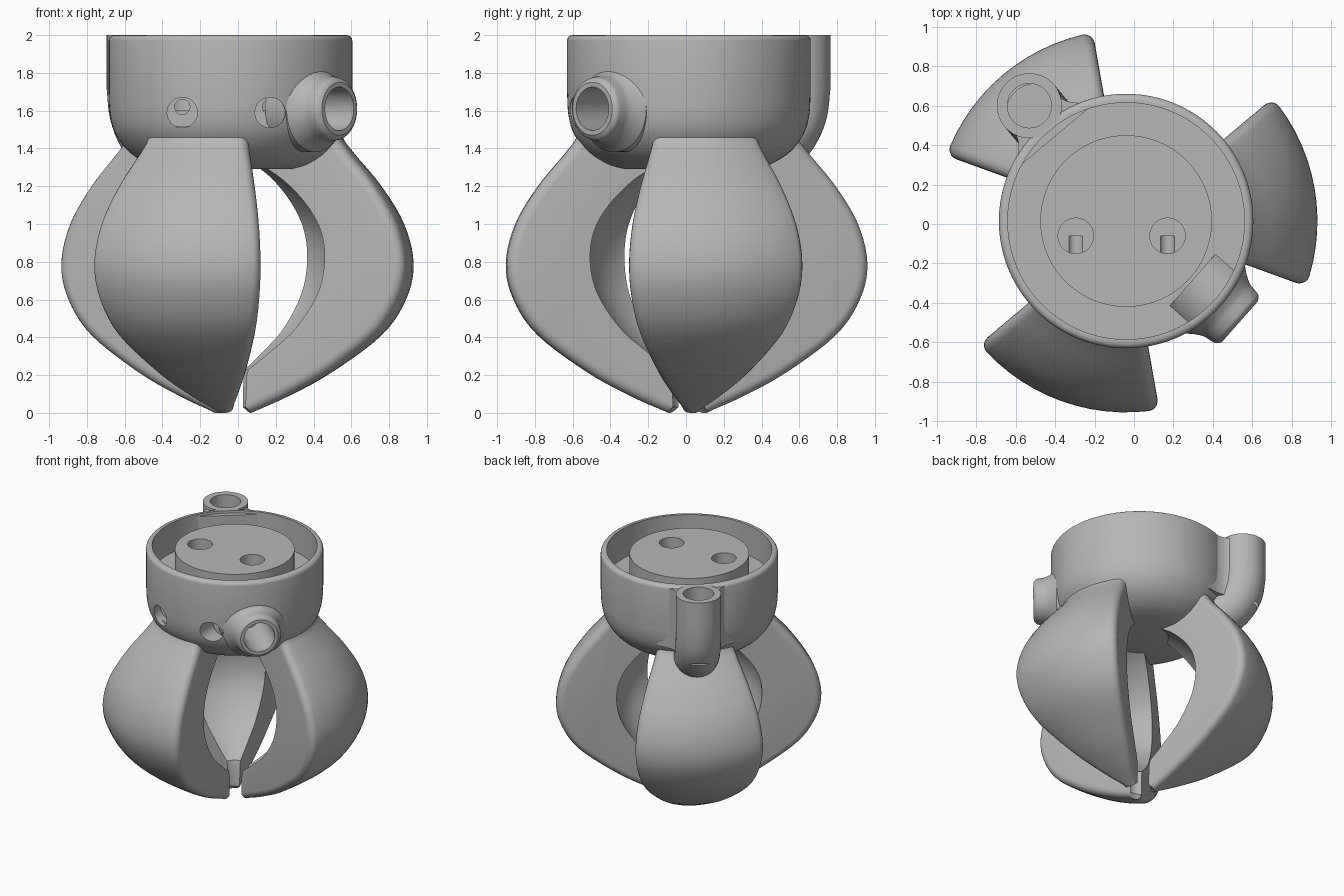
import bpy, bmesh
from math import sin, cos, pi, radians
from mathutils import Vector, Matrix

if "Cube" in bpy.data.objects:
    bpy.data.objects.remove(bpy.data.objects["Cube"])

CENTRE = Vector((-0.04, 0.015, 0))
grey = bpy.data.materials.new("plain_grey")
grey.use_nodes = True
grey.diffuse_color = (0.47, 0.47, 0.47, 1)
grey.node_tree.nodes["Principled BSDF"].inputs["Base Color"].default_value = (0.47, 0.47, 0.47, 1)


def spline(pts, n=5):
    """Smooth path through the given points."""
    p = [Vector(q) for q in pts]
    p = [2 * p[0] - p[1]] + p + [2 * p[-1] - p[-2]]
    out = []
    for a, b, c, d in zip(p, p[1:], p[2:], p[3:]):
        for i in range(n):
            t = i / n
            out.append(0.5 * (2 * b + (c - a) * t + (2 * a - 5 * b + 4 * c - d) * t**2
                              + (3 * b - a - 3 * c + d) * t**3))
    return out + [p[-2]]


def finish(name, bm, matrix=Matrix()):
    bmesh.ops.remove_doubles(bm, verts=bm.verts, dist=1e-5)
    bmesh.ops.recalc_face_normals(bm, faces=bm.faces)
    mesh = bpy.data.meshes.new(name)
    bm.to_mesh(mesh)
    bm.free()
    mesh.transform(Matrix.Translation(CENTRE) @ matrix)
    mesh.materials.append(grey)
    ob = bpy.data.objects.new(name, mesh)
    bpy.context.collection.objects.link(ob)
    return ob


def select(ob):
    bpy.ops.object.select_all(action='DESELECT')
    ob.select_set(True)
    bpy.context.view_layer.objects.active = ob


def smooth(ob):
    select(ob)
    bpy.ops.object.shade_smooth_by_angle(angle=radians(35))


def lathe(name, profile, matrix=Matrix(), steps=96):
    bm = bmesh.new()
    vs = [bm.verts.new((r, 0, z)) for r, z in profile]
    es = [bm.edges.new(e) for e in zip(vs, vs[1:])]
    bmesh.ops.spin(bm, geom=vs + es, axis=(0, 0, 1), cent=(0, 0, 0),
                   angle=2 * pi, steps=steps, use_merge=True)
    return finish(name, bm, matrix)


def rod(start, end, radius):
    """Cylinder between two points, used as a drill."""
    a, b = Vector(start), Vector(end)
    turn = (b - a).to_track_quat('Z', 'Y').to_matrix().to_4x4()
    h = (b - a).length
    return lathe("drill", [(0, 0), (radius, 0), (radius, h), (0, h)],
                 Matrix.Translation(a) @ turn, 48)


def drill(ob, start, end, radius):
    cutter = rod(start, end, radius)
    cutter.hide_render = True
    select(ob)
    mod = ob.modifiers.new("bore", 'BOOLEAN')
    mod.operation = 'DIFFERENCE'
    mod.solver = 'EXACT'
    mod.object = cutter
    bpy.ops.object.modifier_apply(modifier=mod.name)
    bpy.data.objects.remove(cutter)


def polar(angle, r, z):
    return Vector((r * cos(radians(angle)), r * sin(radians(angle)), z))


# Cup with rounded underside, ring groove and central plug
curve = spline([(0.34, 1.29), (0.44, 1.32), (0.54, 1.385), (0.61, 1.48),
                (0.638, 1.58), (0.645, 1.7)])
rim = [(0.645 - 0.03 * (1 - cos(t * pi / 8)), 1.97 + 0.03 * sin(t * pi / 8)) for t in range(5)]
cup = lathe("cup", [(0, 1.29)] + [tuple(p) for p in curve] + rim
            + [(0.6, 2), (0.6, 1.76), (0.435, 1.76), (0.435, 1.97), (0, 1.97)])

# Twin sockets in the plug, each meeting a stepped bore from the front
for x in (-0.255, 0.21):
    drill(cup, (x, -0.075, 1.6), (x, -0.075, 2.1), 0.09)
    drill(cup, (x, -0.9, 1.59), (x, -0.46, 1.59), 0.08)
    drill(cup, (x, -0.5, 1.62), (x, -0.075, 1.62), 0.04)

# Side port: flared boss with a blind bore
PORT = -41.5
port_axis = polar(PORT, 1, 0).to_track_quat('Z', 'Y').to_matrix().to_4x4()
flare = spline([(0.23, 0.6), (0.2, 0.64), (0.178, 0.68), (0.17, 0.72), (0.163, 0.75), (0.14, 0.77)])
port = lathe("side_port", [(0, 0.45), (0.23, 0.45)] + [tuple(p) for p in flare] + [(0, 0.77)],
             Matrix.Translation((0, 0, 1.61)) @ port_axis, 64)
for part in (cup, port):
    drill(part, polar(PORT, 0.36, 1.61), polar(PORT, 0.9, 1.61), 0.115)
    smooth(part)

# Fingers: curved wedges with rounded outer edges
outer = spline([(0.11, 0), (0.3, 0.085), (0.53, 0.21), (0.8, 0.41), (0.93, 0.6), (0.97, 0.79),
                (0.92, 1.0), (0.8, 1.2), (0.655, 1.375), (0.6, 1.45), (0.585, 1.52)])
inner = spline([(0.16, 1.32), (0.3, 1.23), (0.43, 1.1), (0.51, 0.96), (0.53, 0.8),
                (0.49, 0.63), (0.37, 0.45), (0.22, 0.32), (0.1, 0.23)])
HALF = radians(30)
STEPS = 5


def finger_column(bm, side, k, flat):
    """One section of the wedge: k steps round the fillet, or a flat share of the width."""
    ring = []
    for i, p in enumerate(outer):
        t = (outer[min(i + 1, len(outer) - 1)] - outer[max(i - 1, 0)]).normalized()
        b = min(0.055, p.x * 0.4)
        turn = k / STEPS * pi / 2
        reach = HALF - b * (1 - cos(turn)) / p.x
        inset = b * (1 - sin(turn))
        q = p + Vector((-t.y, t.x)) * inset
        a = side * reach if flat is None else flat * reach
        ring.append(bm.verts.new((q.x * cos(a), q.x * sin(a), max(q.y, 0))))
    a = side * HALF * (1 - 0.1 * k / STEPS) if flat is None else flat * HALF * 0.9
    for p in [Vector((0.16, 1.5))] + inner + [Vector((0.09, 0.19)), Vector((0.085, 0.03))]:
        ring.append(bm.verts.new((p.x * cos(a), p.x * sin(a), p.y)))
    return ring


for name, angle in (("left_finger", 10), ("back_finger", 130), ("front_finger", 250)):
    bm = bmesh.new()
    cols = [finger_column(bm, -1, k, None) for k in range(STEPS + 1)]
    cols += [finger_column(bm, 1, STEPS, f / 6) for f in range(-5, 6)]
    cols += [finger_column(bm, 1, k, None) for k in range(STEPS, -1, -1)]
    for c, d in zip(cols, cols[1:]):
        for i in range(len(c)):
            j = (i + 1) % len(c)
            bm.faces.new((c[i], c[j], d[j], d[i]))
    bm.faces.new(cols[0])
    bm.faces.new(cols[-1])
    smooth(finish(name, bm, Matrix.Rotation(radians(angle), 4, 'Z')))

# Upright tube bending in under the cup
TUBE = 130
path = [(0.763, 2.0), (0.763, 1.85)] + [tuple(p) for p in spline(
    [(0.763, 1.72), (0.74, 1.59), (0.67, 1.48), (0.56, 1.41), (0.44, 1.38)])]
bm = bmesh.new()
rings = []
for i, (r, z) in enumerate(path):
    if i == 0:
        t = Vector((0, -1))
    else:
        t = (Vector(path[min(i + 1, len(path) - 1)]) - Vector(path[i - 1])).normalized()
    rings.append([bm.verts.new((r - t.y * 0.165 * cos(a), 0.165 * sin(a), z + t.x * 0.165 * cos(a)))
                  for a in (2 * pi * s / 48 for s in range(48))])
for c, d in zip(rings, rings[1:]):
    for i in range(48):
        bm.faces.new((c[i], c[i - 1], d[i - 1], d[i]))
bm.faces.new(rings[0])
bm.faces.new(rings[-1])
tube = finish("upright_tube", bm, Matrix.Rotation(radians(TUBE), 4, 'Z'))

# Filleted web between the tube and the cup
bm = bmesh.new()
edge = spline([(0.56, 0.28), (0.61, 0.205), (0.66, 0.16), (0.71, 0.145), (0.763, 0.15)], 3)
outline = [(p.x, p.y) for p in edge] + [(p.x, -p.y) for p in reversed(edge)]
web = bm.faces.new([bm.verts.new((u, v, 1.5)) for u, v in outline])
top = bmesh.ops.extrude_face_region(bm, geom=[web], use_keep_orig=True)
bmesh.ops.translate(bm, vec=(0, 0, 0.48), verts=[g for g in top["geom"] if isinstance(g, bmesh.types.BMVert)])
web = finish("tube_web", bm, Matrix.Rotation(radians(TUBE), 4, 'Z'))
for part in (tube, web):
    drill(part, polar(TUBE, 0.763, 1.47), polar(TUBE, 0.763, 2.2), 0.112)
    smooth(part)
